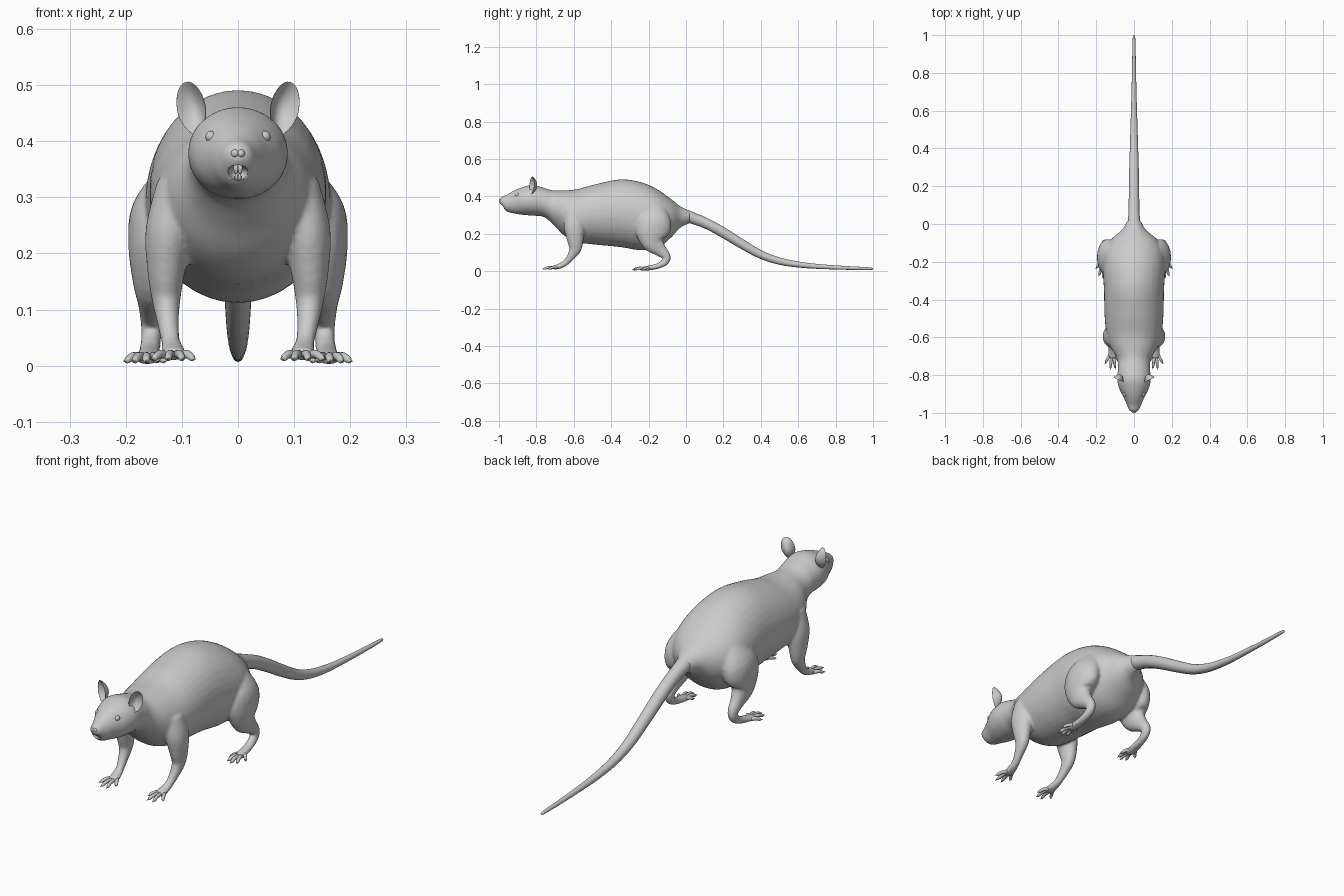
import bpy, bmesh, math
from mathutils import Vector, Matrix

if "Cube" in bpy.data.objects:
    bpy.data.objects.remove(bpy.data.objects["Cube"])


def resample(st, n):
    """Catmull-Rom through stations (x, y, z, half width, half depth)."""
    out = []
    for i in range(len(st) - 1):
        a, b, c, d = (Vector(st[max(0, min(len(st) - 1, i + k))]) for k in (-1, 0, 1, 2))
        for k in range(n):
            t = k / n
            out.append(0.5 * (2 * b + (c - a) * t + (2 * a - 5 * b + 4 * c - d) * t * t
                              + (3 * b - a - 3 * c + d) * t ** 3))
    return out + [Vector(st[-1])]


def loft(bm, st, seg=20, n=4, upright=False, side=1):
    """Closed tube through elliptical stations."""
    pts = resample([(s[0] * side, *s[1:]) for s in st], n)
    pos = [Vector(p[:3]) for p in pts]
    rings = []
    for i, p in enumerate(pts):
        t = (pos[min(i + 1, len(pos) - 1)] - pos[max(i - 1, 0)]).normalized()
        if upright:
            t = Vector((0, 1, 0))
        u = Vector((1, 0, 0))
        u = (u - t * u.dot(t)).normalized()
        v = t.cross(u)
        ring = []
        for k in range(seg):
            a = 2 * math.pi * k / seg
            ring.append(bm.verts.new(pos[i] + u * max(p[3], .001) * math.cos(a)
                                     + v * max(p[4], .001) * math.sin(a)))
        rings.append(ring)
    for r, q in zip(rings, rings[1:]):
        for k in range(seg):
            bm.faces.new((r[k], r[(k + 1) % seg], q[(k + 1) % seg], q[k]))
    bm.faces.new(rings[0][::-1])
    bm.faces.new(rings[-1])


def ball(bm, centre, radii):
    m = Matrix.Translation(centre) @ Matrix.Diagonal((*radii, 1))
    bmesh.ops.create_uvsphere(bm, u_segments=24, v_segments=16, radius=1, matrix=m)


def finish(name, bm, mirror=False):
    bmesh.ops.recalc_face_normals(bm, faces=bm.faces)
    for f in bm.faces:
        f.smooth = True
    me = bpy.data.meshes.new(name)
    bm.to_mesh(me)
    bm.free()
    ob = bpy.data.objects.new(name, me)
    bpy.context.collection.objects.link(ob)
    if mirror:
        ob.modifiers.new("mirror", 'MIRROR').use_mirror_merge = False
    return ob


# Head and trunk: y, centre z, half width, half height
trunk = [(-.997, .373, .010, .010), (-.985, .373, .025, .025), (-.96, .364, .037, .044),
         (-.92, .370, .054, .061), (-.87, .376, .079, .075), (-.82, .379, .089, .082),
         (-.76, .368, .085, .078), (-.71, .341, .091, .091), (-.65, .311, .125, .121),
         (-.58, .297, .146, .142), (-.48, .304, .156, .162), (-.35, .310, .159, .181),
         (-.24, .294, .165, .182), (-.15, .280, .160, .156), (-.08, .283, .120, .103),
         (-.03, .290, .062, .057), (.02, .290, .034, .033)]
# Limbs: x, y, z, half width, half depth
front_leg = [(.105, -.600, .32, .040, .050), (.123, -.597, .24, .042, .056),
             (.128, -.592, .17, .034, .045), (.128, -.592, .12, .026, .033),
             (.125, -.614, .08, .020, .022), (.120, -.645, .044, .017, .016),
             (.116, -.68, .026, .022, .014), (.114, -.71, .020, .021, .011)]
hind_leg = [(.110, -.160, .33, .040, .060), (.135, -.170, .27, .056, .092),
            (.145, -.180, .21, .051, .092), (.150, -.175, .155, .039, .062),
            (.152, -.140, .115, .027, .037), (.153, -.106, .080, .021, .024),
            (.155, -.112, .050, .018, .020), (.157, -.150, .028, .019, .015),
            (.160, -.200, .017, .022, .013), (.163, -.230, .013, .021, .011)]

bm = bmesh.new()
loft(bm, [(0, y, z, w, h) for y, z, w, h in trunk], seg=40, n=5, upright=True)
for s in (1, -1):
    loft(bm, front_leg, side=s)
    loft(bm, hind_leg, side=s)
body = finish("body", bm)
rm = body.modifiers.new("blend", 'REMESH')
rm.mode = 'VOXEL'
rm.voxel_size = .006
rm.use_smooth_shade = True
sm = body.modifiers.new("soften", 'SMOOTH')
sm.factor, sm.iterations = .5, 5

# Open mouth
bm = bmesh.new()
ball(bm, (0, -.982, .344), (.018, .036, .014))
cutter = finish("mouth_cutter", bm)
cutter.hide_render = True
cutter.hide_viewport = True
bo = body.modifiers.new("mouth", 'BOOLEAN')
bo.operation, bo.object, bo.solver = 'DIFFERENCE', cutter, 'EXACT'

# Tail: y, z, radius
tail = [(-.06, .305, .036), (0, .295, .034), (.05, .279, .030), (.12, .250, .028), (.2, .206, .027),
        (.3, .145, .025), (.4, .089, .022), (.5, .054, .019), (.6, .036, .016), (.7, .026, .013),
        (.85, .018, .010), (.98, .014, .007), (1.0, .013, .002)]
bm = bmesh.new()
loft(bm, [(0, y, z, r, r) for y, z, r in tail], seg=20, n=4)
finish("tail", bm)


def toes(name, bases, tips, z):
    """Fan of knuckled toes, each ending in a pointed claw."""
    bm = bmesh.new()
    for b, t in zip(bases, tips):
        b, t = Vector((*b, z + .008)), Vector((*t, z))
        m, e = b.lerp(t, .45) + Vector((0, 0, .004)), b.lerp(t, .78)
        loft(bm, [(*b, .008, .008), (*m, .0075, .0075), (*e, .006, .006),
                  (*b.lerp(t, .86), .003, .003), (*t, .001, .001)], seg=10, n=3)
    finish(name, bm, mirror=True)


toes("front_toes", [(.102, -.69), (.108, -.705), (.119, -.705), (.127, -.69)],
     [(.076, -.735), (.098, -.770), (.126, -.772), (.155, -.742)], .012)
toes("hind_toes", [(.149, -.21), (.152, -.225), (.162, -.23), (.171, -.225), (.174, -.20)],
     [(.128, -.245), (.142, -.280), (.164, -.290), (.187, -.278), (.204, -.238)], .008)

# Ears: ball flattened into a cup, tilted and turned outwards
bm = bmesh.new()
bmesh.ops.create_icosphere(bm, subdivisions=4, radius=1)
turn = Matrix.Rotation(math.radians(25), 3, 'Z') @ Matrix.Rotation(math.radians(13), 3, 'Y')
for v in bm.verts:
    x, y, z = v.co
    r2 = x * x + z * z
    taper = 1 if z > 0 else 1 - .35 * z * z
    v.co = turn @ Vector((.028 * x * taper, .026 * (1 - r2) + .005 * y, .049 * z))
    v.co += Vector((.083, -.825, .458))
finish("ears", bm, mirror=True)

# Eyes with lids
bm = bmesh.new()
ball(bm, (.048, -.902, .408), (.010, .012, .0105))
finish("eyes", bm, mirror=True)

# Nose pad with two lobes
bm = bmesh.new()
ball(bm, (.005, -.990, .378), (.008, .010, .008))
finish("nose", bm, mirror=True)

# Upper and lower incisors
bm = bmesh.new()
loft(bm, [(.004, -.968, .362, .004, .003), (.004, -.974, .352, .004, .003),
          (.0035, -.973, .343, .003, .001)], seg=10)
loft(bm, [(.003, -.958, .328, .003, .003), (.003, -.963, .336, .003, .002),
          (.003, -.963, .342, .002, .001)], seg=10)
finish("incisors", bm, mirror=True)
